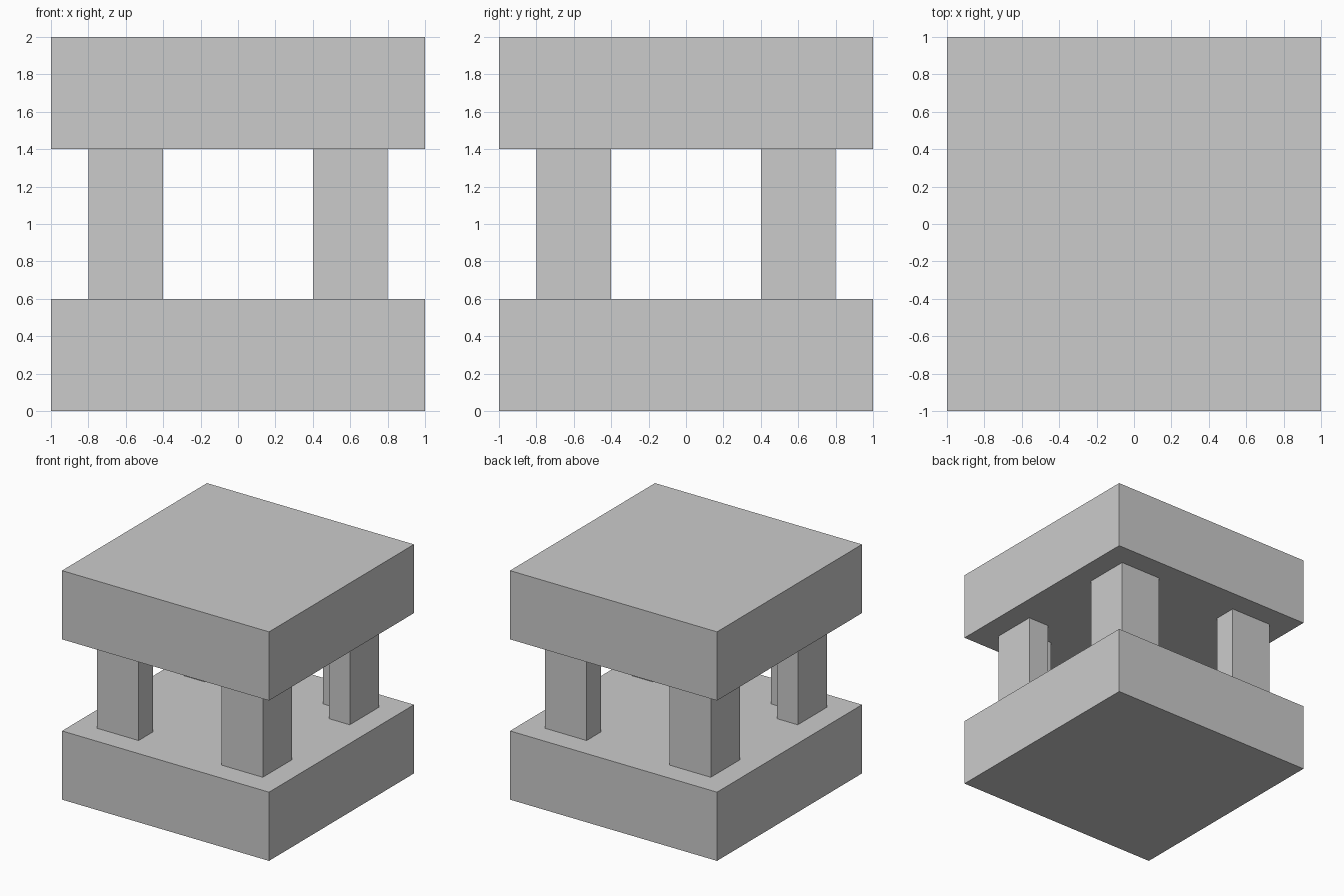
import bpy, bmesh

if "Cube" in bpy.data.objects:
    bpy.data.objects.remove(bpy.data.objects["Cube"])


def prism(name, profile, z0, z1):
    """Extrude a closed xy profile from z0 up to z1."""
    bm = bmesh.new()
    base = bm.faces.new([bm.verts.new((x, y, z0)) for x, y in profile])
    top = bmesh.ops.extrude_face_region(bm, geom=[base], use_keep_orig=True)
    verts = [v for v in top["geom"] if isinstance(v, bmesh.types.BMVert)]
    bmesh.ops.translate(bm, vec=(0, 0, z1 - z0), verts=verts)
    bmesh.ops.recalc_face_normals(bm, faces=bm.faces[:])
    mesh = bpy.data.meshes.new(name)
    bm.to_mesh(mesh)
    bm.free()
    obj = bpy.data.objects.new(name, mesh)
    bpy.context.collection.objects.link(obj)
    return obj


# Base and top slabs
square = [(-1, -1), (1, -1), (1, 1), (-1, 1)]
prism("base_slab", square, 0.0, 0.6)
prism("top_slab", square, 1.4, 2.0)

# Four L-shaped corner posts, notch facing the centre
ell = [(0.8, 0.8), (0.4, 0.8), (0.4, 0.6), (0.6, 0.6), (0.6, 0.4), (0.8, 0.4)]
for y_name, sy in (("front", -1), ("back", 1)):
    for x_name, sx in (("left", -1), ("right", 1)):
        prism(f"{y_name}_{x_name}_post", [(x * sx, y * sy) for x, y in ell], 0.6, 1.4)
